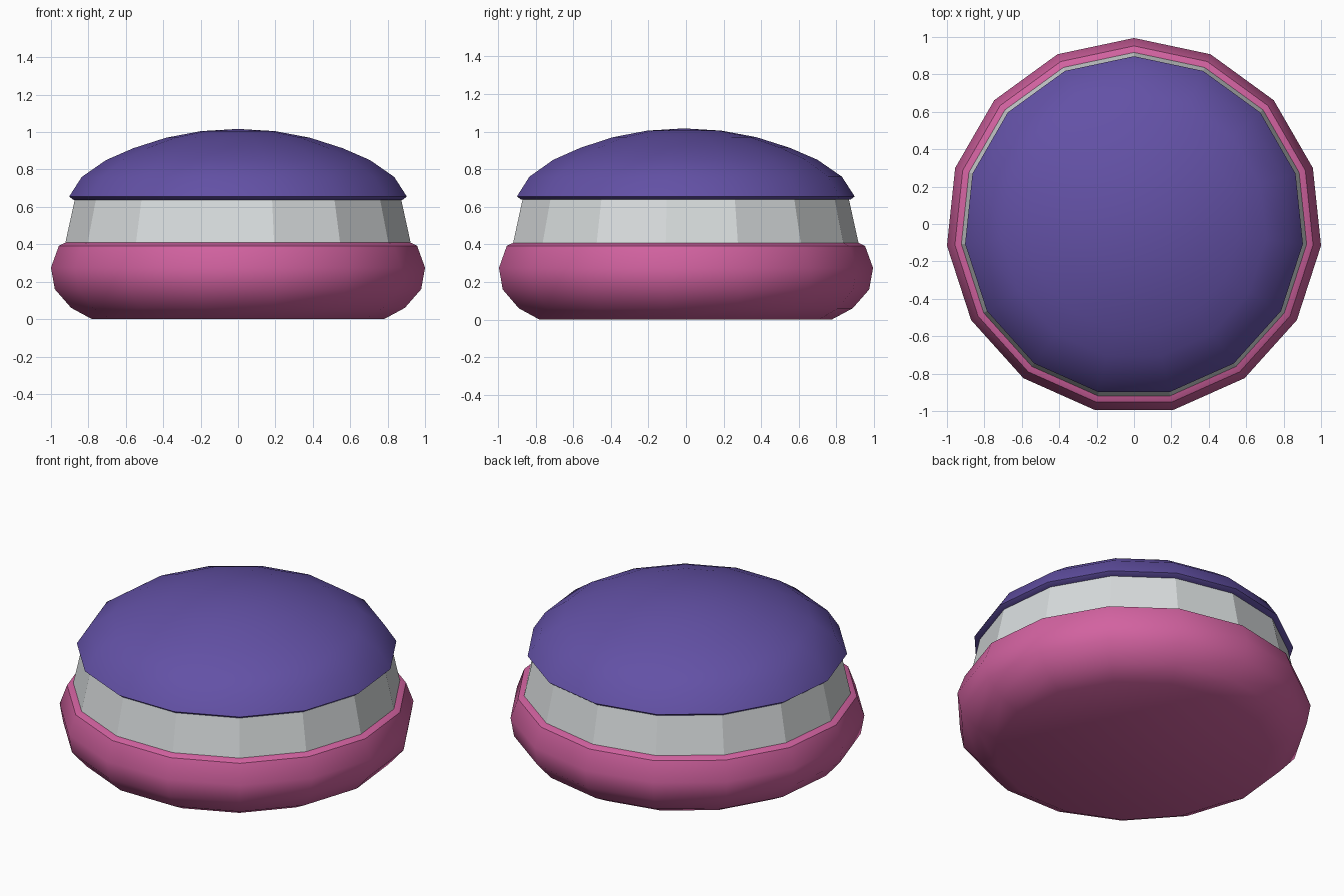
import bpy, bmesh, math

if "Cube" in bpy.data.objects:
    bpy.data.objects.remove(bpy.data.objects["Cube"])

SIDES = 15
CY = -0.011  # odd-sided outline: shift so the bounds are centred


def material(name, r, g, b):
    lin = lambda c: (c / 255 / 12.92) if c < 11 else ((c / 255 + 0.055) / 1.055) ** 2.4
    m = bpy.data.materials.new(name)
    m.diffuse_color = (lin(r), lin(g), lin(b), 1)
    m.use_nodes = True
    m.node_tree.nodes["Principled BSDF"].inputs["Base Color"].default_value = m.diffuse_color
    return m


def lathe(name, profile, mat, smooth):
    """Spin (radius, z) points around z; radius 0 makes a pole, other ends get caps."""
    bm = bmesh.new()
    rings = []
    for r, z in profile:
        if r == 0:
            rings.append([bm.verts.new((0, CY, z))] * SIDES)
        else:
            rings.append([bm.verts.new((-r * math.sin(a), CY + r * math.cos(a), z))
                          for a in (2 * math.pi * i / SIDES for i in range(SIDES))])
    for lo, hi in zip(rings, rings[1:]):
        for i in range(SIDES):
            j = (i + 1) % SIDES
            quad = list(dict.fromkeys((lo[i], lo[j], hi[j], hi[i])))
            bm.faces.new(quad)
    bm.faces.new(rings[0][::-1])
    if profile[-1][0] > 0:
        bm.faces.new(rings[-1])
    bmesh.ops.recalc_face_normals(bm, faces=bm.faces)
    me = bpy.data.meshes.new(name)
    bm.to_mesh(me)
    bm.free()
    me.materials.append(mat)
    ob = bpy.data.objects.new(name, me)
    bpy.context.collection.objects.link(ob)
    if smooth:
        bpy.ops.object.select_all(action='DESELECT')
        ob.select_set(True)
        bpy.context.view_layer.objects.active = ob
        bpy.ops.object.shade_smooth_by_angle(angle=math.radians(smooth))
    return ob


pink = material("pink", 210, 98, 160)
white = material("off_white", 216, 220, 221)
purple = material("purple", 99, 81, 166)

# rounded lower body
lathe("lower_body", [(0.785, 0), (0.897, 0.06), (0.985, 0.16), (1.0055, 0.275),
                     (0.963, 0.392), (0.925, 0.41)], pink, 38)
# tapered faceted middle band
lathe("middle_band", [(0.929, 0.405), (0.876, 0.645)], white, 0)
# domed lid with a thin overhanging rim
lathe("dome_lid", [(0.885, 0.638), (0.908, 0.655), (0.84, 0.76), (0.71, 0.85),
                   (0.562, 0.914), (0.386, 0.97), (0.2, 1.005), (0, 1.017)], purple, 40)
